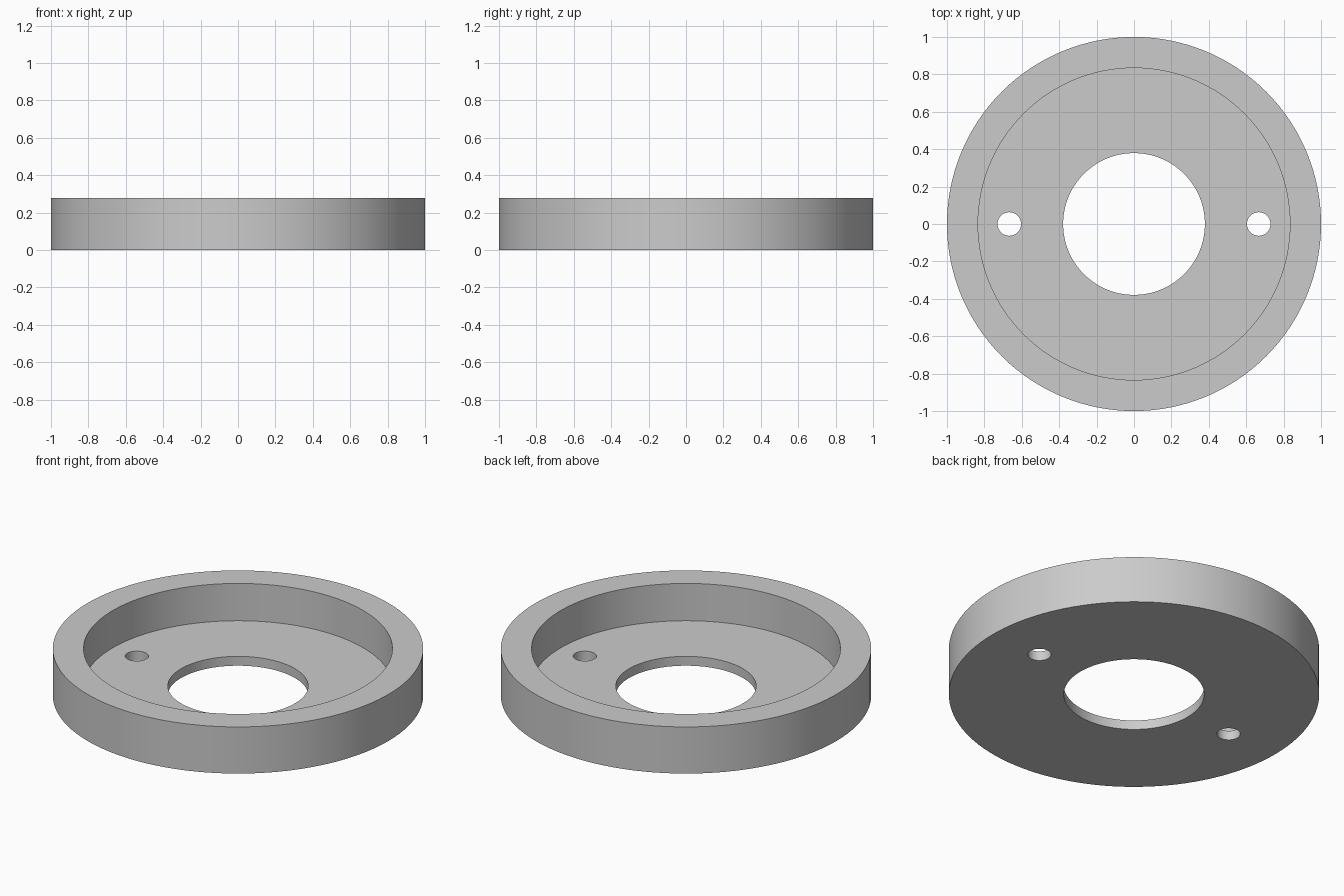
import bpy, bmesh, math

cube = bpy.data.objects.get("Cube")
if cube:
    bpy.data.objects.remove(cube, do_unlink=True)

HEIGHT, FLOOR = 0.278, 0.0556           # rim height, floor thickness
R_OUT, R_POCKET, R_BORE = 1.0, 0.834, 0.379
R_HOLE, HOLE_X = 0.063, 0.667

# Single grey material
grey = bpy.data.materials.new("light grey")
grey.use_nodes = True
colour = (0.6, 0.6, 0.6, 1.0)
grey.diffuse_color = colour
grey.node_tree.nodes["Principled BSDF"].inputs["Base Color"].default_value = colour


def lathe(name, profile, steps):
    """Spin a closed (radius, z) profile round the z axis."""
    bm = bmesh.new()
    verts = [bm.verts.new((r, 0, z)) for r, z in profile]
    edges = [bm.edges.new((verts[i], verts[(i + 1) % len(verts)]))
             for i in range(len(verts))]
    bmesh.ops.spin(bm, geom=verts + edges, cent=(0, 0, 0), axis=(0, 0, 1),
                   angle=math.tau, steps=steps, use_duplicate=False)
    bmesh.ops.remove_doubles(bm, verts=bm.verts, dist=1e-5)
    bmesh.ops.recalc_face_normals(bm, faces=bm.faces)
    mesh = bpy.data.meshes.new(name)
    bm.to_mesh(mesh)
    bm.free()
    mesh.materials.append(grey)
    obj = bpy.data.objects.new(name, mesh)
    bpy.context.collection.objects.link(obj)
    return obj


# Flanged ring: floor with a central bore and a raised outer rim
ring = lathe("recessed_ring", [
    (R_BORE, 0), (R_OUT, 0), (R_OUT, HEIGHT),
    (R_POCKET, HEIGHT), (R_POCKET, FLOOR), (R_BORE, FLOOR)], 128)

# Two screw holes through the floor
for side, x in (("left", HOLE_X), ("right", -HOLE_X)):
    bpy.ops.mesh.primitive_cylinder_add(vertices=48, radius=R_HOLE, depth=0.3,
                                        location=(x, 0, FLOOR / 2))
    cutter = bpy.context.object
    cutter.name = side + "_hole_cutter"
    cutter.hide_render = True
    cutter.data.materials.append(grey)
    cut = ring.modifiers.new(side + "_hole", 'BOOLEAN')
    cut.operation, cut.solver, cut.object = 'DIFFERENCE', 'EXACT', cutter
    bpy.ops.object.select_all(action='DESELECT')
    ring.select_set(True)
    bpy.context.view_layer.objects.active = ring
    bpy.ops.object.modifier_apply(modifier=cut.name)
    bpy.data.objects.remove(cutter, do_unlink=True)

# Smooth walls with crisp rims
bpy.ops.object.shade_smooth_by_angle(angle=math.radians(30))
